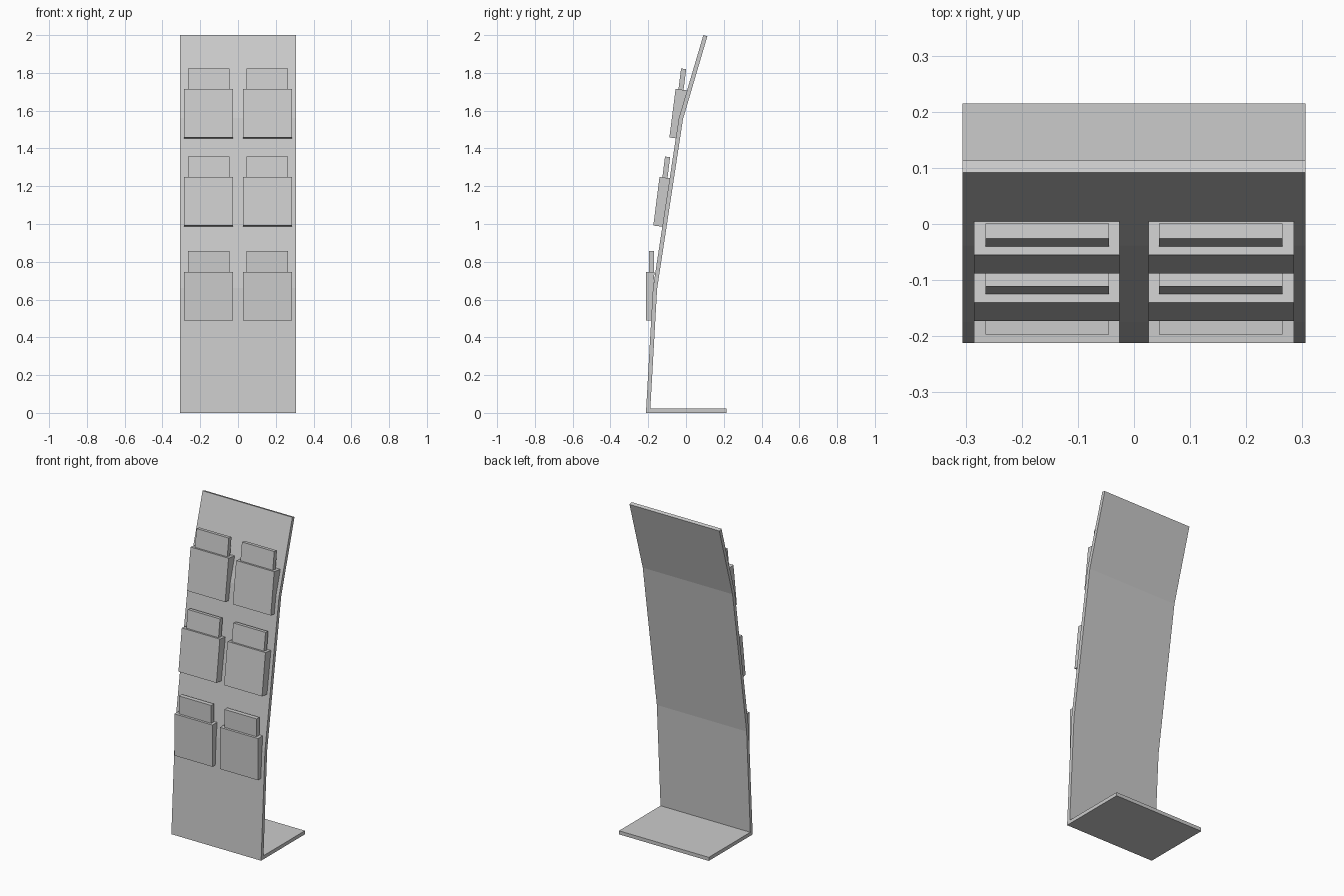
import bpy, bmesh
from mathutils import Vector

cube = bpy.data.objects.get("Cube")
if cube:
    bpy.data.objects.remove(cube)

grey = bpy.data.materials.new("light grey")
grey.use_nodes = True
COLOR = (0.6, 0.6, 0.6, 1)
grey.diffuse_color = COLOR
grey.node_tree.nodes["Principled BSDF"].inputs["Base Color"].default_value = COLOR


def extrude_profile(name, profile, x0, x1):
    """Side profile of (y, z) points, extruded from x0 to x1."""
    bm = bmesh.new()
    face = bm.faces.new([bm.verts.new((x0, y, z)) for y, z in profile])
    result = bmesh.ops.extrude_face_region(bm, geom=[face])
    moved = [v for v in result["geom"] if isinstance(v, bmesh.types.BMVert)]
    bmesh.ops.translate(bm, verts=moved, vec=Vector((x1 - x0, 0, 0)))
    bmesh.ops.recalc_face_normals(bm, faces=bm.faces)
    mesh = bpy.data.meshes.new(name)
    bm.to_mesh(mesh)
    bm.free()
    mesh.materials.append(grey)
    obj = bpy.data.objects.new(name, mesh)
    bpy.context.collection.objects.link(obj)
    return obj


# Bent back panel and foot, folded from one sheet
HALF = 0.306
extrude_profile("bent_panel_with_foot", [
    (-0.212, 0), (-0.175, 0.66), (-0.038, 1.56), (0.092, 2.0),
    (0.113, 1.994), (-0.016, 1.555), (-0.153, 0.657), (-0.189, 0.022),
    (0.215, 0.022), (0.215, 0)], -HALF, HALF)

# Each row: bottom front y and z, lean (y per z), pocket depth at bottom and top
ROWS = {
    "lower": (-0.212, 0.49, 0.0, 0.028, 0.045),
    "middle": (-0.173, 0.992, 0.128, 0.05, 0.06),
    "upper": (-0.088, 1.458, 0.128, 0.045, 0.06),
}
POCKET_H, LEAFLET_H, LEAFLET_T = 0.257, 0.367, 0.027

for row, (y, z, lean, deep_low, deep_top) in ROWS.items():
    def point(depth, height):
        # depth runs square to the leaning front face
        return (y + depth + lean * height, z + height - lean * depth)

    pocket = [point(0, 0), point(0, POCKET_H),
              point(deep_top, POCKET_H), point(deep_low, 0)]
    inset = 0.015
    leaflet = [point(inset, 0.02), point(inset, LEAFLET_H),
               point(inset + LEAFLET_T, LEAFLET_H), point(inset + LEAFLET_T, POCKET_H - 0.03),
               point(inset + 0.01, 0.02)]
    for side, s in (("left", 1), ("right", -1)):
        extrude_profile(f"{row}_{side}_pocket", pocket, s * 0.026, s * 0.285)
        extrude_profile(f"{row}_{side}_leaflets", leaflet, s * 0.045, s * 0.265)
